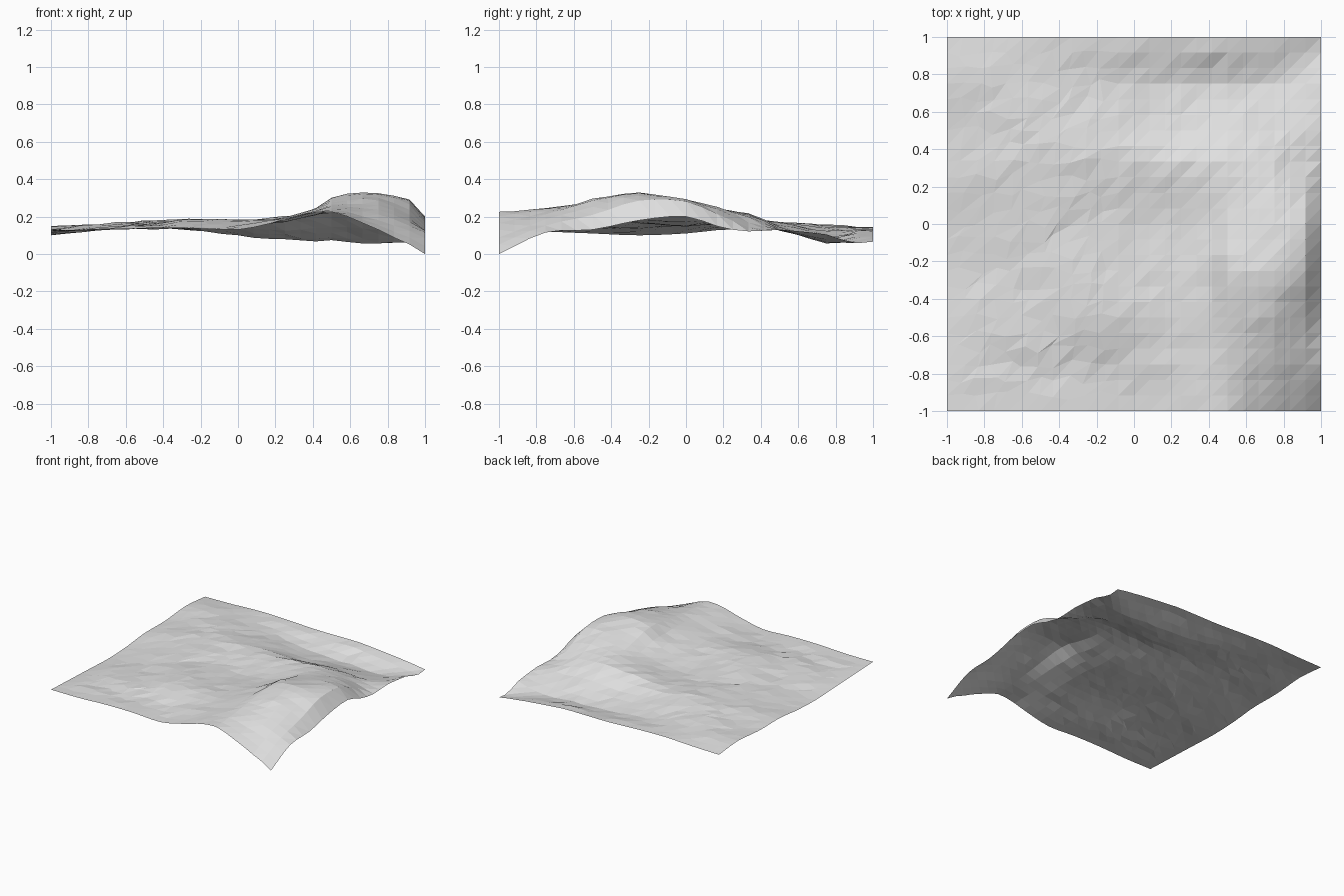
import bpy, bmesh, math, random
from mathutils import Vector, noise

if "Cube" in bpy.data.objects:
    bpy.data.objects.remove(bpy.data.objects["Cube"])

random.seed(4)
N = 24                                   # cells per side

# coarse relief in hundredths: rows run front to back, columns left to right
XS = [-1, -.75, -.5, -.25, 0, .2, .4, .52, .75, .92, 1]
YS = [-1, -.75, -.5, -.25, 0, .2, .36, .48, .75, .9, 1]
RELIEF = [
    [13, 13, 14, 14, 13, 17, 22, 22, 13, 5, 0],
    [12, 13, 14, 14, 14.5, 18, 22.5, 24, 21, 15, 11.5],
    [11, 14, 16, 19, 18, 19, 23, 28, 29, 21, 13],
    [10, 13, 15, 18, 16.5, 18, 23, 31, 32, 28.5, 18],
    [11, 14, 16, 16, 15, 16.5, 21, 26, 29, 28, 20],
    [13, 15, 17, 17, 17, 18.5, 21, 23, 24, 20, 14],
    [13, 16, 18, 18, 18, 19.5, 20.5, 21, 19, 14, 12],
    [13, 15, 17, 17, 15, 13, 14, 15, 14, 13, 13],
    [15, 16, 15, 13, 10, 8, 7, 7, 5.5, 8, 10.5],
    [14, 14.5, 14.5, 14, 12.5, 11, 12, 11, 8, 6, 6],
    [13, 13.5, 14.5, 14, 13, 13, 13, 12, 10, 8, 6.6],
]


def spline(ks, p, t):
    """Catmull-Rom through heights p at stations ks."""
    i = 0
    while i < len(ks) - 2 and t > ks[i + 1]:
        i += 1
    f = (t - ks[i]) / (ks[i + 1] - ks[i])
    b, c = p[i], p[i + 1]
    a = p[i - 1] if i else 2 * b - c
    d = p[i + 2] if i + 2 < len(p) else 2 * c - b
    return b + 0.5 * f * (c - a + f * (2*a - 5*b + 4*c - d + f * (3*(b - c) + d - a)))


def height(x, y):
    z = spline(YS, [spline(XS, row, x) for row in RELIEF], y) / 100
    edge = min(1, 6 * (1 - max(abs(x), abs(y))))      # keep the border clean
    rough = 0.009 * noise.noise(Vector((x * 6, y * 6, 1.3))) + random.uniform(-.004, .004)
    return max(0, z + edge * rough)


# terrain sheet: regular cells on the right, looser facets on the left
bm = bmesh.new()
grid = []
for j in range(N + 1):
    line = []
    for i in range(N + 1):
        x, y = 2 * i / N - 1, 2 * j / N - 1
        if 0 < i < N and 0 < j < N and x < -0.1:
            x += random.uniform(-0.025, 0.025)
            y += random.uniform(-0.025, 0.025)
        line.append(bm.verts.new((x, y, height(x, y))))
    grid.append(line)
for j in range(N):
    for i in range(N):
        a, b = grid[j][i], grid[j][i + 1]
        c, d = grid[j + 1][i + 1], grid[j + 1][i]
        bm.faces.new((a, b, c))
        bm.faces.new((a, c, d))

mesh = bpy.data.meshes.new("terrain")
bm.to_mesh(mesh)
bm.free()

mat = bpy.data.materials.new("light grey")
mat.diffuse_color = (0.75, 0.75, 0.75, 1)
mat.use_nodes = True
mat.node_tree.nodes["Principled BSDF"].inputs["Base Color"].default_value = mat.diffuse_color
mesh.materials.append(mat)
terrain = bpy.data.objects.new("terrain", mesh)
bpy.context.collection.objects.link(terrain)
